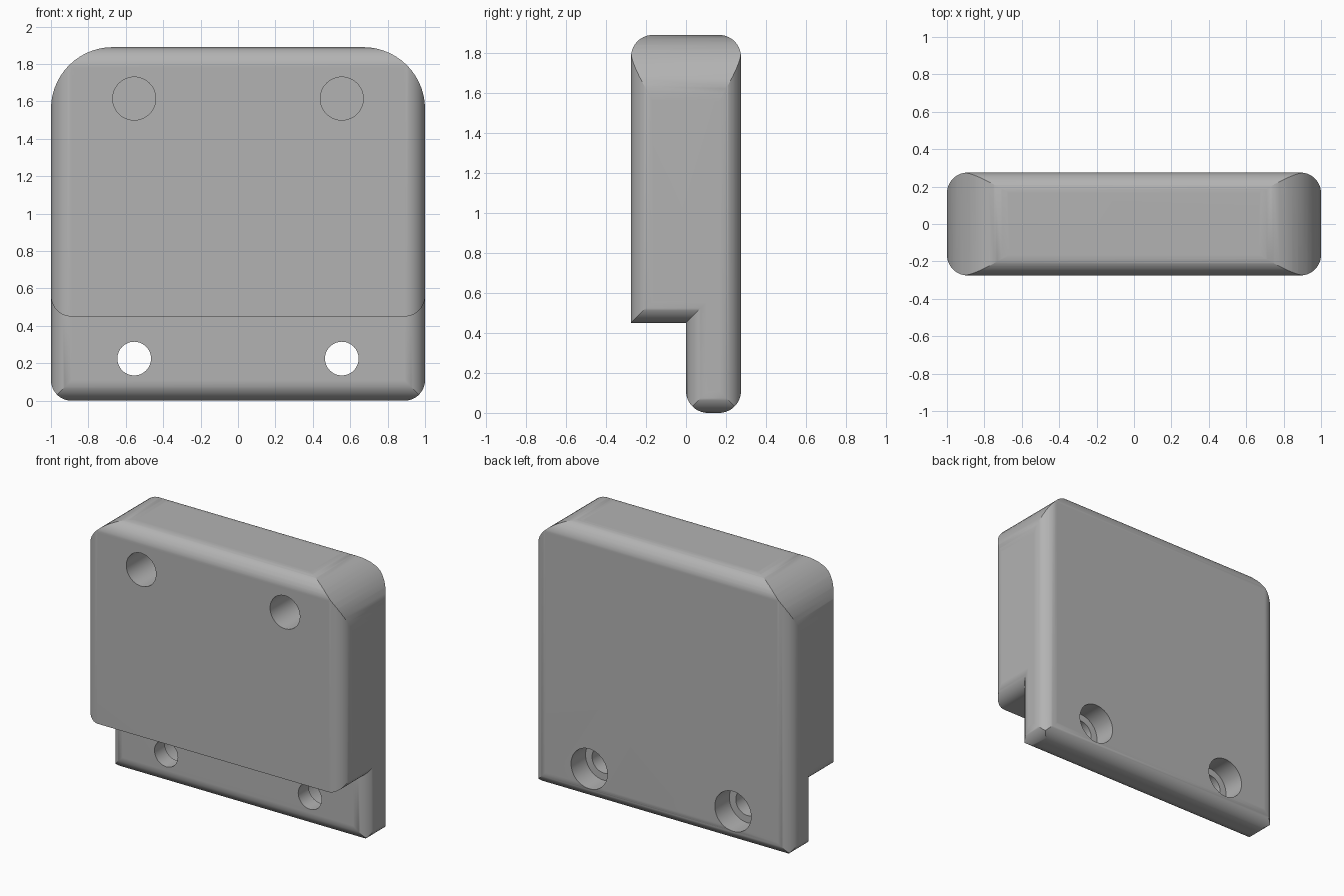
import bpy, bmesh, math
from mathutils import Vector

default = bpy.data.objects.get("Cube")
if default:
    bpy.data.objects.remove(default, do_unlink=True)

HEIGHT, DEPTH = 1.89, 0.275      # full height, half depth
FILLET, SHOULDER = 0.11, 0.33    # small edge rounds, large top corners
STEP_Z, HOLE_X = 0.45, 0.555

grey = bpy.data.materials.new("mid grey")
grey.use_nodes = True
grey.diffuse_color = (0.45, 0.45, 0.45, 1)
grey.node_tree.nodes["Principled BSDF"].inputs["Base Color"].default_value = (0.45, 0.45, 0.45, 1)


def arc(cx, cy, r, start, steps=14):
    """Quarter circle, counter-clockwise from a start angle in degrees."""
    angles = [math.radians(start + 90 * i / steps) for i in range(steps + 1)]
    return [(cx + r * math.cos(a), cy + r * math.sin(a)) for a in angles]


def rounded(x0, x1, y0, y1, low, high):
    """Rounded rectangle with its own radius for lower and upper corners."""
    return (arc(x0 + low, y0 + low, low, 180) + arc(x1 - low, y0 + low, low, 270)
            + arc(x1 - high, y1 - high, high, 0) + arc(x0 + high, y1 - high, high, 90))


def loft(name, rings):
    """Closed solid through a list of matching rings of points."""
    bm = bmesh.new()
    loops = [[bm.verts.new(p) for p in ring] for ring in rings]
    count = len(loops[0])
    for a, b in zip(loops, loops[1:]):
        for i in range(count):
            j = (i + 1) % count
            bm.faces.new((a[i], a[j], b[j], b[i]))
    bm.faces.new(loops[0][::-1])
    bm.faces.new(loops[-1])
    bmesh.ops.recalc_face_normals(bm, faces=bm.faces)
    mesh = bpy.data.meshes.new(name)
    bm.to_mesh(mesh)
    bm.free()
    mesh.materials.append(grey)
    obj = bpy.data.objects.new(name, mesh)
    bpy.context.collection.objects.link(obj)
    return obj


def extrude(name, profile, place, start, end):
    return loft(name, [[place(u, v, w) for u, v in profile] for w in (start, end)])


def along_y(u, v, w):
    return Vector((u, w, v))


def combine(target, tool, operation):
    mod = target.modifiers.new(operation, 'BOOLEAN')
    mod.operation, mod.solver, mod.object = operation, 'EXACT', tool
    bpy.context.view_layer.objects.active = target
    bpy.ops.object.modifier_apply(modifier=mod.name)
    bpy.data.objects.remove(tool, do_unlink=True)


# Body: front outline trimmed by the side and top outlines
body = extrude("mounting_block", rounded(-1, 1, 0, HEIGHT, FILLET, SHOULDER), along_y, -0.5, 0.5)

side = (arc(FILLET, FILLET, FILLET, 180) + arc(DEPTH - FILLET, FILLET, FILLET, 270)
        + arc(DEPTH - FILLET, HEIGHT - FILLET, FILLET, 0)
        + arc(FILLET - DEPTH, HEIGHT - FILLET, FILLET, 90)
        + [(-DEPTH, 0.2), (-0.1, 0.2)])
combine(body, extrude("side_trim", side, lambda u, v, w: Vector((w, u, v)), -1.5, 1.5), 'INTERSECT')

plan = rounded(-1, 1, -DEPTH, DEPTH, FILLET, FILLET)
combine(body, extrude("plan_trim", plan, lambda u, v, w: Vector((u, v, w)), -1, 3), 'INTERSECT')

# Step under the front: its back and ceiling follow the small rounds at both ends
quarter = arc(1 - FILLET, FILLET, FILLET, 270)
half = quarter + [(1.2, FILLET)]
stations = [(-x, rise) for x, rise in reversed(half)] + half
rings = [[(x, -1, -1), (x, rise, -1), (x, rise, STEP_Z + rise), (x, -1, STEP_Z + rise)]
         for x, rise in stations]
combine(body, loft("step_cut", rings), 'DIFFERENCE')


# Holes: blind sockets above, counterbored screw holes below
def drill(x, z, radius, start, end):
    circle = [(x + radius * math.cos(math.tau * i / 48), z + radius * math.sin(math.tau * i / 48))
              for i in range(48)]
    combine(body, extrude("drill", circle, along_y, start, end), 'DIFFERENCE')


for x in (-HOLE_X, HOLE_X):
    drill(x, 1.615, 0.115, -0.6, 0.12)
    drill(x, 0.225, 0.09, -0.6, 0.6)
    drill(x, 0.225, 0.14, 0.115, 0.6)

# Shading
bpy.ops.object.select_all(action='DESELECT')
body.select_set(True)
bpy.context.view_layer.objects.active = body
bpy.ops.object.shade_smooth_by_angle(angle=math.radians(25))
normals = body.modifiers.new("even_normals", 'WEIGHTED_NORMAL')
normals.keep_sharp = True
